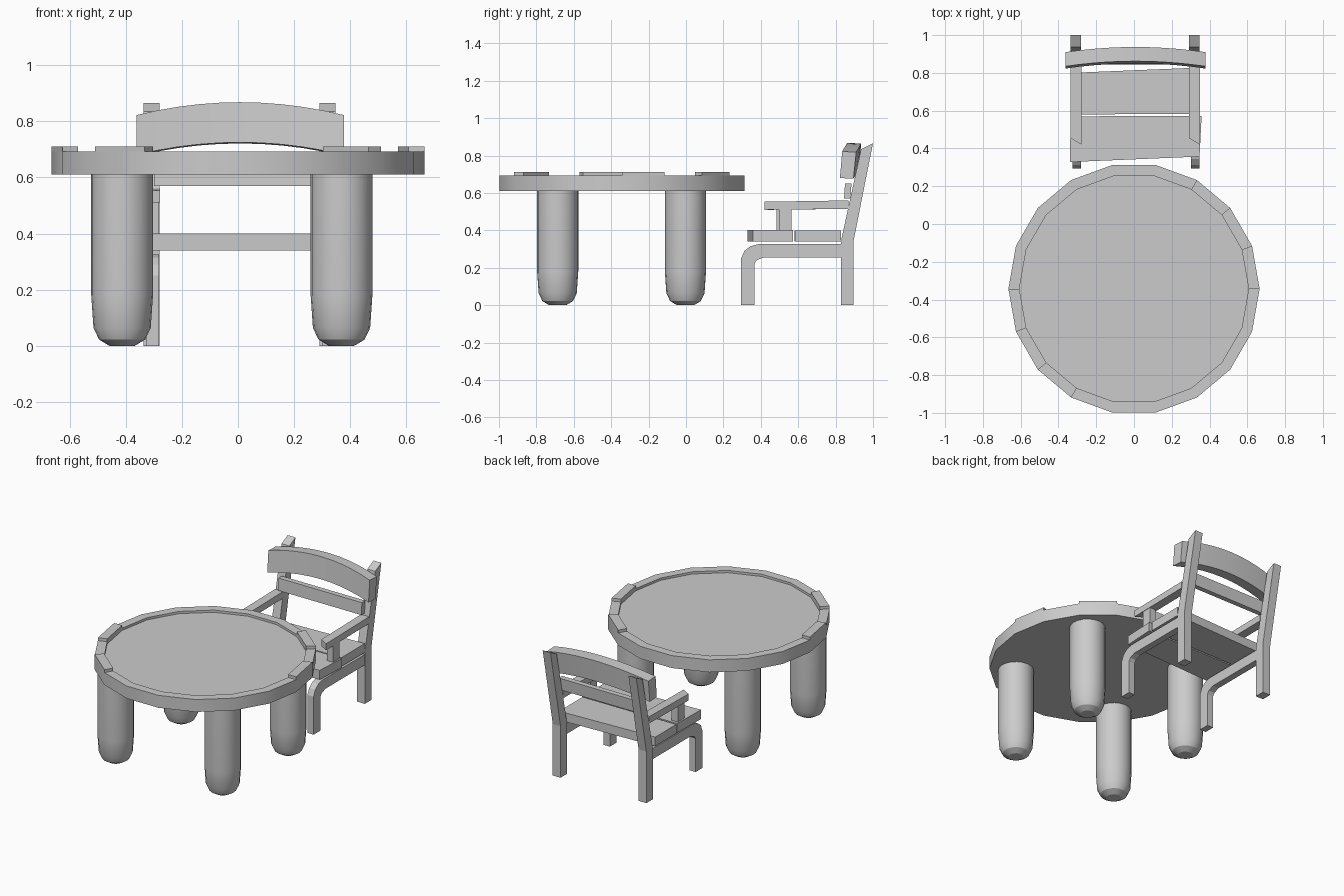
import bpy, bmesh, math

if "Cube" in bpy.data.objects:
    bpy.data.objects.remove(bpy.data.objects["Cube"])


def make(name, verts, faces, smooth=False):
    me = bpy.data.meshes.new(name)
    me.from_pydata(verts, [], faces)
    bm = bmesh.new()
    bm.from_mesh(me)
    bmesh.ops.recalc_face_normals(bm, faces=bm.faces)
    bm.to_mesh(me)
    bm.free()
    ob = bpy.data.objects.new(name, me)
    bpy.context.collection.objects.link(ob)
    if smooth:
        bpy.ops.object.select_all(action='DESELECT')
        ob.select_set(True)
        bpy.context.view_layer.objects.active = ob
        bpy.ops.object.shade_smooth_by_angle(angle=math.radians(24))
    return ob


def loft(name, rings, smooth=False):
    """Skin a list of equal-sized closed rings and cap both ends."""
    n = len(rings[0])
    verts = [p for r in rings for p in r]
    faces = [(k * n + i, k * n + (i + 1) % n, (k + 1) * n + (i + 1) % n, (k + 1) * n + i)
             for k in range(len(rings) - 1) for i in range(n)]
    faces += [tuple(range(n))[::-1], tuple(range(len(verts) - n, len(verts)))]
    return make(name, verts, faces, smooth)


def lathe(name, profile, cx, cy, n):
    ang = [2 * math.pi * i / n for i in range(n)]
    return loft(name, [[(cx + r * math.cos(a), cy + r * math.sin(a), z) for a in ang]
                       for r, z in profile], True)


def side_profile(name, pts, x0, x1):
    """Extrude a (y, z) outline along x."""
    return loft(name, [[(x, y, z) for y, z in pts] for x in (x0, x1)])


def slab(name, pts, z0, z1):
    """Extrude an (x, y) outline along z."""
    return loft(name, [[(x, y, z) for x, y in pts] for z in (z0, z1)])


# Table top with shallow recess
CY, RO, RI = -0.343, 0.665, 0.607
lathe("table_top", [(RO, 0.61), (RO, 0.692), (RI, 0.692), (RI, 0.677)], 0, CY, 18)

# Raised rim blocks
for deg in (0, 40, 180, 220):
    a, b = math.radians(deg), math.radians(deg + 20)
    slab("rim_block", [(r * math.cos(t), CY + r * math.sin(t))
                       for r, t in ((RI, a), (RO, a), (RO, b), (RI, b))], 0.69, 0.711)

# Table legs with rounded feet
leg = [(0.045, 0), (0.082, 0.022), (0.102, 0.064), (0.11, 0.18), (0.11, 0.612)]
for x in (-0.413, 0.369):
    for y in (-0.686, -0.003):
        lathe("table_leg", leg, x, y, 20)

# Chair side frames: back post, bent front leg, armrest, arm support
post = [(0.828, 0), (0.895, 0), (0.895, 0.34), (1.0, 0.866), (0.936, 0.834), (0.828, 0.34)]
front = [(0.295, 0), (0.365, 0), (0.365, 0.22), (0.378, 0.24), (0.417, 0.256), (0.83, 0.256),
         (0.83, 0.326), (0.385, 0.326), (0.345, 0.315), (0.312, 0.29), (0.295, 0.25)]
for side, x0, x1, flip, sy in (("left", -0.337, -0.28, False, 0.483),
                               ("right", 0.29, 0.347, True, 0.497)):
    side_profile(side + "_back_post", post, x0, x1)
    lx0, lx1 = (x0 + 0.011, x1 - 0.001)
    side_profile(side + "_front_leg", front, lx0, lx1)
    ya, yb = (0.455, 0.42)
    arm = [[(x, y, 0.51), (x, 0.87, 0.515), (x, 0.87, 0.56), (x, y, 0.553)]
           for x, y in ((x0, ya), (x1 + 0.002, yb))]
    loft(side + "_armrest", arm)
    side_profile(side + "_arm_support",
                 [(sy, 0.395), (sy + 0.068, 0.395), (sy + 0.068, 0.515), (sy, 0.515)], lx0, lx1)

# Seat boards
slab("front_seat_board", [(-0.34, 0.328), (0.347, 0.357), (0.358, 0.572), (-0.335, 0.57)], 0.34, 0.401)
slab("rear_seat_board", [(-0.335, 0.58), (0.347, 0.583), (0.347, 0.828), (-0.335, 0.80)], 0.34, 0.399)

# Lower back rail
side_profile("lower_back_rail", [(0.845, 0.57), (0.878, 0.57), (0.885, 0.65), (0.85, 0.65)], -0.3, 0.31)

# Curved top rail, arched in plan and elevation
rings = []
for i in range(11):
    t = -1 + 0.2 * i
    k = 1 - t * t
    x, dy = 0.0075 + 0.37 * t, 0.027 * k
    zb, zt = 0.68 + 0.045 * k, 0.822 + 0.046 * k
    rings.append([(x, 0.823 + dy, zb), (x, 0.895 + dy, zb - 0.004),
                  (x, 0.91 + dy, zt - 0.004), (x, 0.835 + dy, zt)])
loft("top_back_rail", rings, True)
